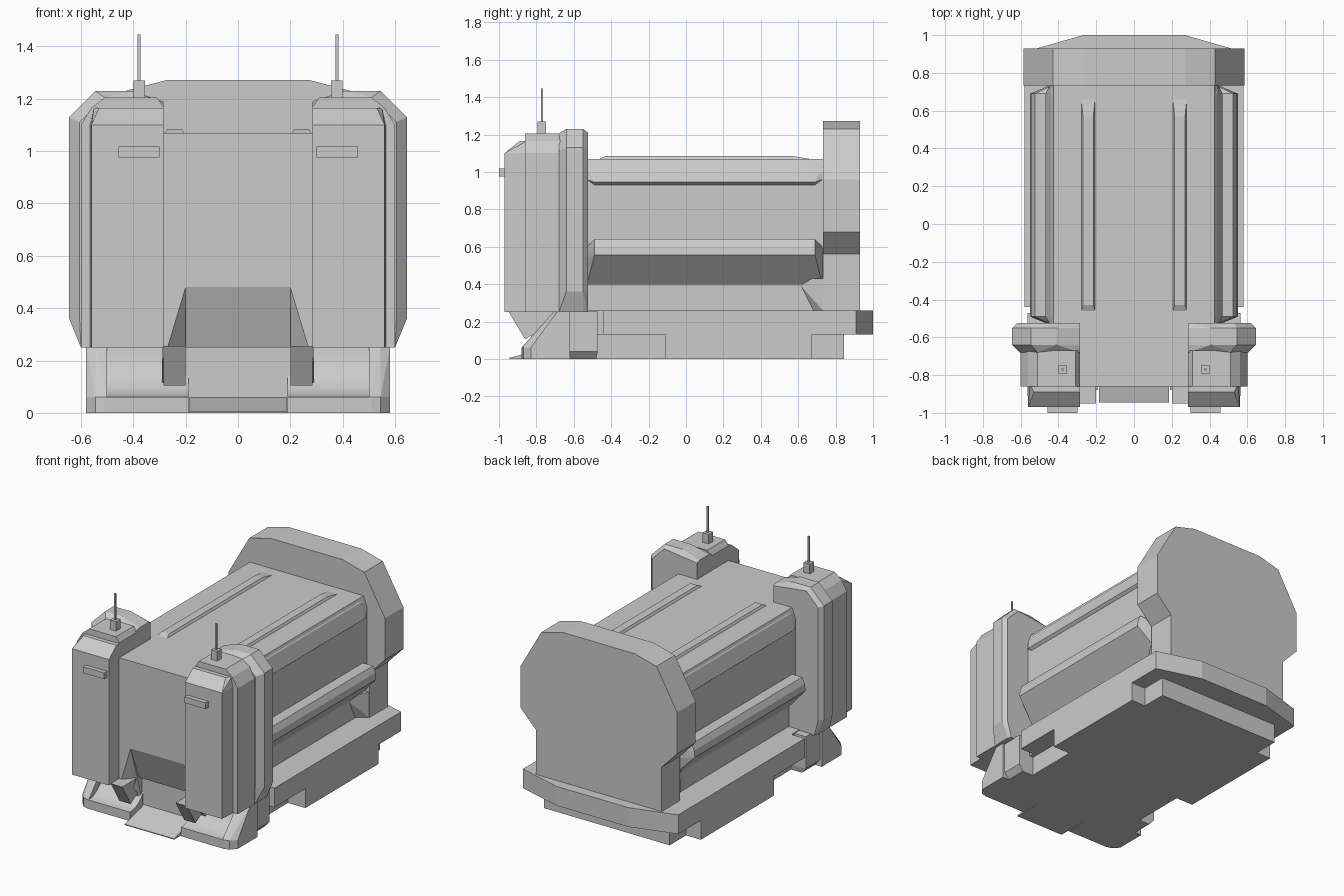
import bpy, bmesh, math

cube = bpy.data.objects.get("Cube")
if cube:
    bpy.data.objects.remove(cube)

GREY = (0.6, 0.6, 0.6, 1)
mat = bpy.data.materials.new("plain_grey")
mat.use_nodes = True
mat.diffuse_color = GREY
mat.node_tree.nodes["Principled BSDF"].inputs["Base Color"].default_value = GREY


def finish(name, bm, mirror):
    bmesh.ops.recalc_face_normals(bm, faces=bm.faces)
    mesh = bpy.data.meshes.new(name)
    bm.to_mesh(mesh)
    bm.free()
    mesh.materials.append(mat)
    obj = bpy.data.objects.new(name, mesh)
    bpy.context.collection.objects.link(obj)
    if mirror:
        obj.modifiers.new("mirror", 'MIRROR').use_mirror_merge = False
    return obj


def hull(name, pts, mirror=False):
    """Convex solid around the points."""
    bm = bmesh.new()
    for p in pts:
        bm.verts.new(p)
    res = bmesh.ops.convex_hull(bm, input=bm.verts)
    loose = {v for v in res["geom_interior"] if isinstance(v, bmesh.types.BMVert)}
    bmesh.ops.delete(bm, geom=list(loose), context='VERTS')
    bmesh.ops.dissolve_limit(bm, angle_limit=0.01, verts=bm.verts, edges=bm.edges)
    return finish(name, bm, mirror)


def box(name, x, y, z, mirror=False):
    return hull(name, [(a, b, c) for a in x for b in y for c in z], mirror)


def prism(name, pts, axis, lo, hi, mirror=False):
    """Extrude a 2D outline along x, y or z."""
    def put(p, d):
        c = list(p)
        c.insert("xyz".index(axis), d)
        return c
    bm = bmesh.new()
    face = bm.faces.new([bm.verts.new(put(p, lo)) for p in pts])
    ext = bmesh.ops.extrude_face_region(bm, geom=[face])
    move = [0, 0, 0]
    move["xyz".index(axis)] = hi - lo
    verts = [g for g in ext["geom"] if isinstance(g, bmesh.types.BMVert)]
    bmesh.ops.translate(bm, verts=verts, vec=move)
    return finish(name, bm, mirror)


def both(half):
    """Complete a half outline across x = 0."""
    return half + [(-x, v) for x, v in reversed(half)]


def rings(sections):
    """Points of xz outlines placed at given y positions."""
    return [(x, y, z) for y, outline in sections for x, z in outline]


# Main body
prism("main_body", both([(.425, 1.07), (.45, 1.0), (.45, .55), (.40, .39), (.40, .25)]),
      'y', -.68, .74)
prism("front_block", [(-.86, 1.07), (-.86, .48), (-.77, .25), (-.70, .25), (-.60, .25), (-.60, 1.07)],
      'x', -.285, .285)
box("opening_back", (-.285, .285), (-.74, -.60), (0, .26))

# Long rails with tapered ends
upper = [(.42, 1.065), (.438, 1.045), (.468, .945), (.45, .93), (.42, .93)]
upper_end = [(.42, 1.05), (.44, 1.03), (.45, .96)]
lower = [(.40, .395), (.55, .555), (.545, .60), (.525, .64), (.44, .64)]
lower_end = [(.40, .395), (.455, .54), (.455, .58), (.44, .60)]
for name, full, end in (("upper_rail", upper, upper_end), ("lower_rail", lower, lower_end)):
    hull(name, rings([(-.53, end), (-.49, full), (.69, full), (.73, end)]), True)

# Raised ribs on the top
hull("top_rib", [(x, y, 1.06) for x in (.2, .285) for y in (-.48, .72)]
     + [(x, y, 1.085) for x in (.215, .27) for y in (-.43, .57)], True)

# Rear plate and its gussets
prism("rear_plate", both([(.27, 1.272), (.43, 1.23), (.585, .96), (.585, .68), (.47, .56), (.47, .25)]),
      'y', .733, .93)
hull("rear_gusset", [(.38, .58, .43), (.47, .74, .43), (.38, .74, .43),
                     (.38, .67, .25), (.47, .74, .25), (.38, .74, .25)], True)

# Base
prism("base_slab", both([(.27, 1.0), (.53, .925), (.58, .91), (.58, -.44), (.48, -.44), (.48, -.68)]),
      'z', .13, .26)
prism("base_bottom", both([(.47, .845), (.47, .67), (.58, .67), (.58, -.11), (.45, -.11), (.45, -.70)]),
      'z', 0, .14)

# Low tongue in the front opening
prism("front_tongue", [(-.945, 0), (-.945, .006), (-.73, .062), (-.60, .062), (-.60, 0)], 'x', -.185, .185)

# Curved front feet
arc = [i / 8 * math.pi / 2 for i in range(9)]
curve = [(-.88 + .17 * math.sin(a), .25 - .19 * math.cos(a)) for a in arc]
foot = prism("front_foot", [(-.88, 0)] + curve + [(-.60, .25), (-.60, 0)], 'x', .19, .51, True)
hull("foot_side", [(x, y, z) for x, y in ((.50, -.88), (.545, -.87), (.58, -.83))
                   for z in (0, .06)]
     + [(x, y, .25) for x, y in ((.50, -.71), (.545, -.71), (.58, -.69), (.58, -.62), (.50, -.62))]
     + [(.58, -.62, 0), (.50, -.62, 0)], True)
hull("rear_post", [(x, y, z) for x in (.44, .565) for y in (-.62, -.472) for z in (.04, .255)]
     + [(x, y, 0) for x in (.44, .53) for y in (-.62, -.48)], True)

# Cheeks and pointed tips beside the front opening
hull("opening_cheek", [(.2, -.86, .48), (.29, -.86, .48), (.29, -.86, .2), (.275, -.86, .23),
                       (.2, -.74, .48), (.2, -.74, .1), (.29, -.74, .1), (.29, -.74, .48)], True)
prism("cheek_tip", [(-.95, .255), (-.86, .105), (-.785, .15), (-.83, .2), (-.80, .255)],
      'x', .2, .285, True)

# Front columns: faceted front, middle block and flared collar
hull("column_front", [(x, y, z) for z in (.25, 1.10)
                      for x, y in ((.285, -.97), (.56, -.97), (.565, -.85), (.285, -.85))]
     + [(.285, -.89, 1.165), (.53, -.89, 1.165), (.55, -.85, 1.165), (.285, -.85, 1.165)], True)
middle = [(.285, .25), (.60, .25), (.60, 1.10), (.56, 1.165), (.51, 1.205), (.31, 1.205), (.285, 1.17)]
prism("column_middle", middle, 'y', -.86, -.67, True)
flared = [(.285, .25), (.60, .25), (.645, .36), (.645, 1.13), (.545, 1.23), (.41, 1.23), (.285, 1.19)]
narrow = [(.285, .25), (.60, .25), (.605, .36), (.605, 1.11), (.51, 1.205), (.285, 1.18)]
back = [(.285, .25), (.59, .25), (.62, .36), (.62, 1.12), (.53, 1.21), (.285, 1.18)]
hull("column_collar", rings([(-.68, narrow), (-.64, flared), (-.55, flared), (-.525, back)]), True)

# Small fittings on the columns
box("front_lamp", (.30, .457), (-1.0, -.96), (.975, 1.017), True)
box("antenna_base", (.355, .40), (-.793, -.748), (1.19, 1.27), True)
box("antenna_rod", (.372, .383), (-.776, -.765), (1.26, 1.445), True)

# Smooth only the curved feet
bpy.ops.object.select_all(action='DESELECT')
foot.select_set(True)
bpy.context.view_layer.objects.active = foot
bpy.ops.object.shade_smooth_by_angle(angle=math.radians(25))
